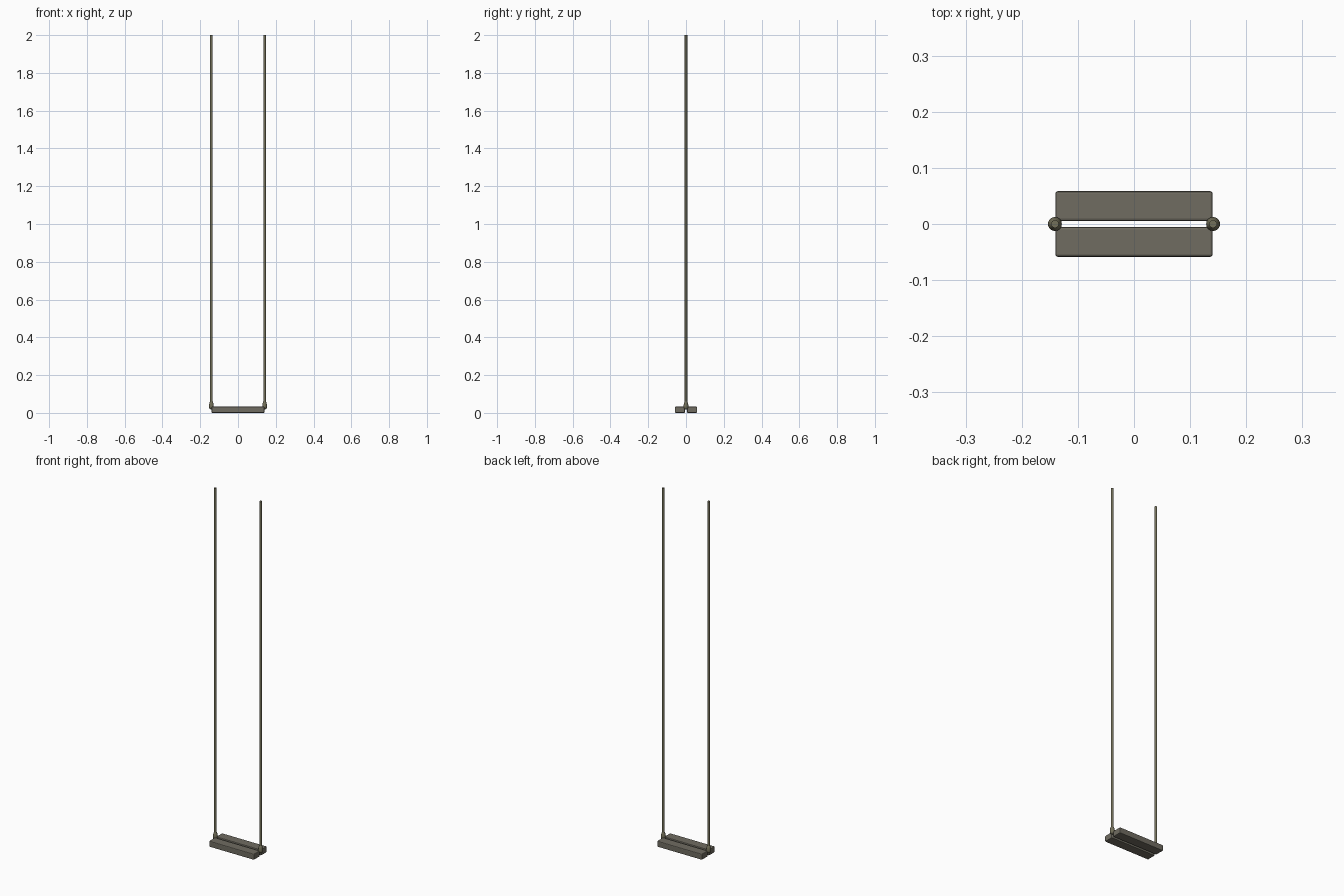
import bpy, math

if "Cube" in bpy.data.objects:
    bpy.data.objects.remove(bpy.data.objects["Cube"])


def material(name, rgb):
    m = bpy.data.materials.new(name)
    m.diffuse_color = (*rgb, 1)
    m.use_nodes = True
    m.node_tree.nodes["Principled BSDF"].inputs["Base Color"].default_value = m.diffuse_color
    return m


wood = material("weathered_wood", (0.16, 0.15, 0.12))
fibre = material("rope_fibre", (0.17, 0.16, 0.10))


def plank(name, y):
    bpy.ops.mesh.primitive_cube_add(size=1, location=(0, y, 0.0165))
    ob = bpy.context.object
    ob.name = name
    ob.scale = (0.28, 0.053, 0.033)
    bpy.ops.object.transform_apply(location=False, rotation=False, scale=True)
    bev = ob.modifiers.new("soft_edges", 'BEVEL')
    bev.width = 0.004
    bev.segments = 2
    ob.data.materials.append(wood)


def lathe(name, x, profile, sides=16):
    """Revolve (radius, z) points around a vertical axis at x."""
    verts, faces = [], []
    for r, z in profile:
        for i in range(sides):
            a = 2 * math.pi * i / sides
            verts.append((r * math.cos(a), r * math.sin(a), z))
    for k in range(len(profile) - 1):
        for i in range(sides):
            j = (i + 1) % sides
            faces.append((k * sides + i, k * sides + j,
                          (k + 1) * sides + j, (k + 1) * sides + i))
    top = (len(profile) - 1) * sides
    faces.append(tuple(reversed(range(sides))))
    faces.append(tuple(range(top, top + sides)))
    me = bpy.data.meshes.new(name)
    me.from_pydata(verts, [], faces)
    ob = bpy.data.objects.new(name, me)
    ob.location.x = x
    bpy.context.collection.objects.link(ob)
    me.materials.append(fibre)
    bpy.ops.object.select_all(action='DESELECT')
    ob.select_set(True)
    bpy.context.view_layer.objects.active = ob
    bpy.ops.object.shade_smooth_by_angle(angle=math.radians(45))


# Seat: two boards with a narrow gap
plank("front_seat_plank", -0.032)
plank("back_seat_plank", 0.032)

# Hanging ropes, each with a knot at the seat end
for side, x in (("left", -0.141), ("right", 0.141)):
    lathe(side + "_rope", x, [(0.007, 0.03), (0.007, 2.0)])
    lathe(side + "_knot", x, [(0.005, 0.019), (0.010, 0.023), (0.0125, 0.030),
                              (0.0125, 0.040), (0.011, 0.049), (0.009, 0.056),
                              (0.007, 0.060)])
